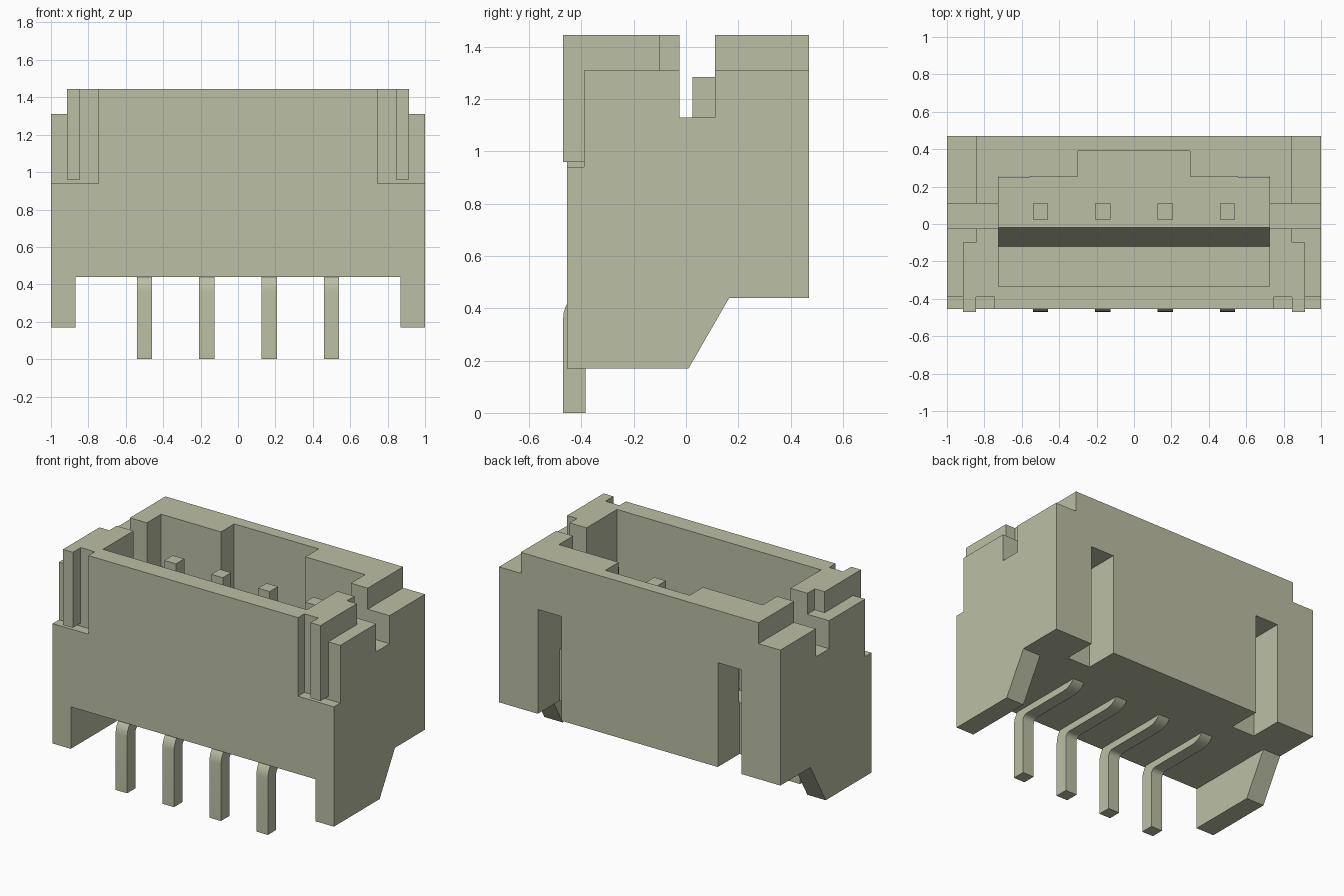
import bpy, bmesh, math

cube = bpy.data.objects.get("Cube")
if cube:
    bpy.data.objects.remove(cube, do_unlink=True)

olive = bpy.data.materials.new("pale_olive")
olive.use_nodes = True
COLOUR = (0.50, 0.52, 0.37, 1)
olive.diffuse_color = COLOUR
olive.node_tree.nodes["Principled BSDF"].inputs["Base Color"].default_value = COLOUR


def extrude_x(name, outline, x0, x1):
    """Extrude a (y, z) outline from x0 to x1."""
    bm = bmesh.new()
    face = bm.faces.new([bm.verts.new((x0, y, z)) for y, z in outline])
    res = bmesh.ops.extrude_face_region(bm, geom=[face])
    verts = [v for v in res["geom"] if isinstance(v, bmesh.types.BMVert)]
    bmesh.ops.translate(bm, verts=verts, vec=(x1 - x0, 0, 0))
    bmesh.ops.recalc_face_normals(bm, faces=bm.faces[:])
    mesh = bpy.data.meshes.new(name)
    bm.to_mesh(mesh)
    bm.free()
    mesh.materials.append(olive)
    obj = bpy.data.objects.new(name, mesh)
    bpy.context.collection.objects.link(obj)
    return obj


def box(name, x0, x1, y0, y1, z0, z1):
    return extrude_x(name, [(y0, z0), (y1, z0), (y1, z1), (y0, z1)], x0, x1)


def cut(target, cutter):
    """Subtract the cutter, then discard it."""
    cutter.hide_render = True
    mod = target.modifiers.new("cut", 'BOOLEAN')
    mod.operation = 'DIFFERENCE'
    mod.solver = 'EXACT'
    mod.object = cutter
    bpy.context.view_layer.objects.active = target
    bpy.ops.object.modifier_apply(modifier=mod.name)
    bpy.data.objects.remove(cutter, do_unlink=True)


def arc(cy, cz, r, a0, a1, n=8):
    angles = [math.radians(a0 + (a1 - a0) * i / n) for i in range(n + 1)]
    return [(cy + r * math.cos(a), cz + r * math.sin(a)) for a in angles]


# Housing with the side profile of its feet
FRONT, BACK, TOP = -0.455, 0.47, 1.445
housing = extrude_x("housing", [(FRONT, 0.17), (0.01, 0.17), (0.165, 0.44),
                                (BACK, 0.44), (BACK, TOP), (FRONT, TOP)], -1, 1)

# Space between the feet
cut(housing, box("foot_gap", -0.87, 0.87, -0.6, 0.3, 0.0, 0.44))

# Socket with a stepped, sloping floor, and the keyway in its back wall
cut(housing, extrude_x("socket", [(-0.335, 1.6), (-0.335, 0.55), (-0.12, 0.55),
                                  (-0.02, 0.77), (0.255, 0.77), (0.255, 1.6)],
                       -0.725, 0.725))
cut(housing, box("keyway", -0.30, 0.30, 0.2, 0.39, 0.77, 1.6))

# Slot across both end walls
cut(housing, box("end_slot", -1.2, 1.2, -0.025, 0.11, 1.13, 1.6))

for s in (-1, 1):
    def mirrored(name, x0, x1, *rest):
        return box(name, min(s * x0, s * x1), max(s * x0, s * x1), *rest)

    # Lowered outer shoulders
    cut(housing, mirrored("back_shoulder", 0.845, 1.2, 0.05, 0.6, 1.31, 1.6))
    cut(housing, mirrored("front_shoulder", 0.915, 1.2, -0.6, 0.05, 1.31, 1.6))
    cut(housing, mirrored("inner_shoulder", 0.845, 1.2, -0.10, 0.05, 1.31, 1.6))
    # Front corner recess
    cut(housing, mirrored("corner_recess", 0.745, 1.2, -0.6, -0.39, 0.94, 1.6))
    # Window through the back wall
    cut(housing, mirrored("back_window", 0.555, 0.724, 0.25, 0.6, 0.3, 1.11))
    # Raised rib standing in the recess
    side = "left" if s > 0 else "right"
    mirrored(side + "_rib", 0.845, 0.915, -0.47, -0.39, 0.96, TOP)

# Bent contact pins
pin_outline = ([(-0.385, 0.0), (-0.47, 0.0)]
               + arc(-0.35, 0.36, 0.12, 180, 90)
               + arc(-0.01, 0.515, 0.035, -90, 0)
               + [(0.025, 1.285), (0.11, 1.285)]
               + arc(-0.01, 0.515, 0.12, 0, -90)
               + arc(-0.35, 0.36, 0.035, 90, 180))
for i in range(4):
    x = -0.5 + i / 3
    pin = extrude_x(f"pin_{i + 1}", pin_outline, x - 0.041, x + 0.041)
    bpy.ops.object.select_all(action='DESELECT')
    pin.select_set(True)
    bpy.context.view_layer.objects.active = pin
    bpy.ops.object.shade_smooth_by_angle(angle=math.radians(30))
